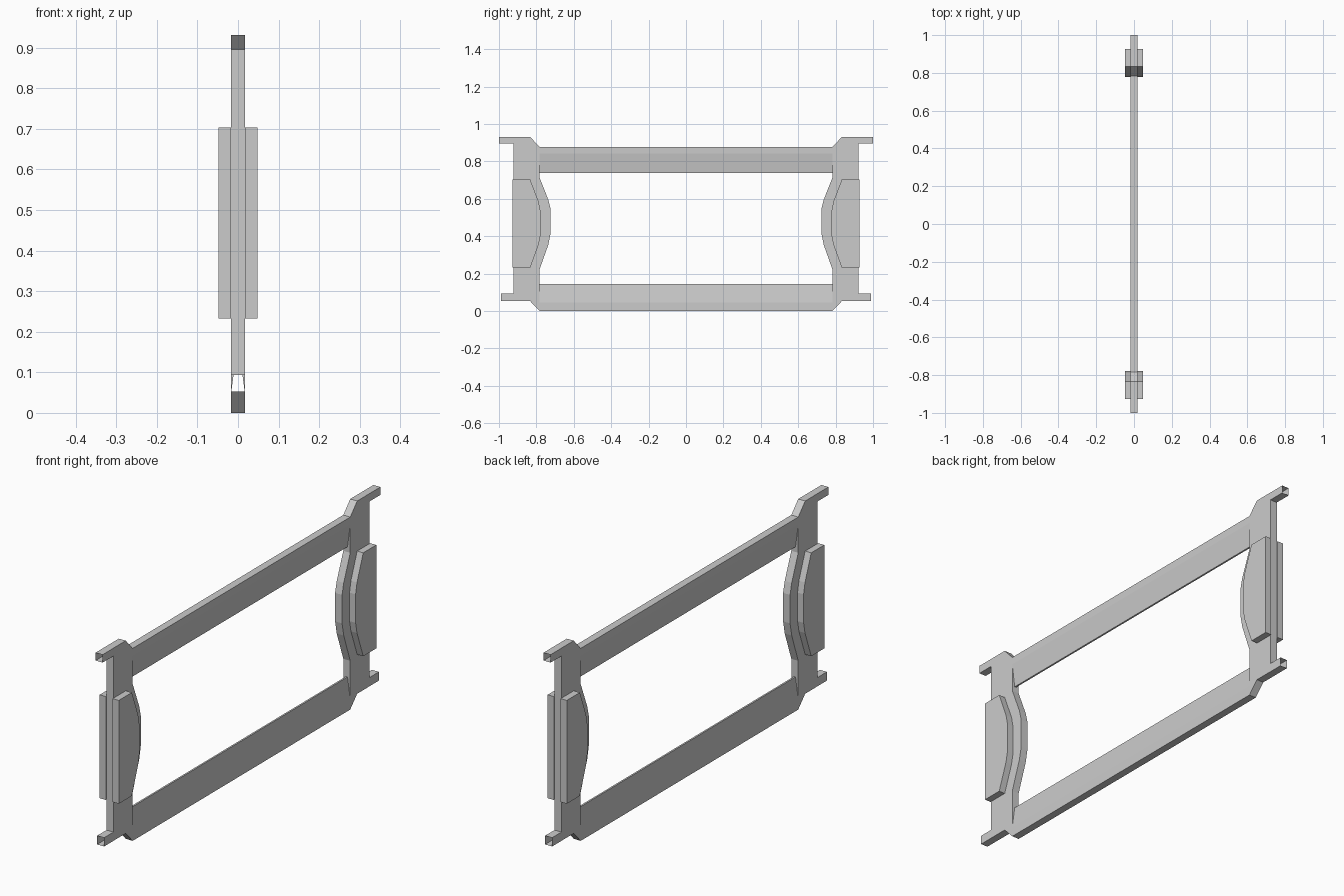
import bpy, bmesh

cube = bpy.data.objects.get("Cube")
if cube:
    bpy.data.objects.remove(cube, do_unlink=True)

grey = bpy.data.materials.new("light_grey")
grey.use_nodes = True
colour = (0.6, 0.6, 0.6, 1)
grey.diffuse_color = colour
grey.node_tree.nodes["Principled BSDF"].inputs["Base Color"].default_value = colour

HALF, EDGE, PAD = 0.0175, 0.004, 0.048   # half thicknesses: frame, beam lip, pads
JOIN = 0.783                             # where beams meet the posts


def build(name, faces):
    """Make an object from faces given as lists of points."""
    bm = bmesh.new()
    for pts in faces:
        bm.faces.new([bm.verts.new(p) for p in pts])
    bmesh.ops.remove_doubles(bm, verts=bm.verts, dist=0.0002)
    bmesh.ops.recalc_face_normals(bm, faces=bm.faces)
    mesh = bpy.data.meshes.new(name)
    bm.to_mesh(mesh)
    bm.free()
    mesh.materials.append(grey)
    obj = bpy.data.objects.new(name, mesh)
    bpy.context.collection.objects.link(obj)
    return obj


def prism(outline, x0, x1, side, skip=()):
    """Two flat sides joined by walls; walls listed in skip stay open."""
    faces = [[(x, side * y, z) for y, z in outline] for x in (x0, x1)]
    n = len(outline)
    for i in range(n):
        if i not in skip:
            j = (i + 1) % n
            faces.append([faces[0][i], faces[0][j], faces[1][j], faces[1][i]])
    return faces


# Beam heights: outer edge, start of taper, thin inner lip
BEAMS = [(0.877, 0.843, 0.738), (0.0, 0.045, 0.145)]

# Post outline, with two hollow tabs and a bulged inner edge
POST = [(1.0, 0.931), (0.833, 0.931),
        (JOIN, 0.877), (JOIN, 0.843), (JOIN, 0.738), (JOIN, 0.714),
        (0.736, 0.595), (0.724, 0.545), (0.724, 0.415), (0.736, 0.355),
        (JOIN, 0.222), (JOIN, 0.145), (JOIN, 0.045), (JOIN, 0.0),
        (0.833, 0.053), (0.989, 0.053), (0.989, 0.093),
        (0.922, 0.093), (0.922, 0.895), (1.0, 0.895)]
OPEN = (2, 3, 11, 12, 15, 19)            # beam joints and tab ends

# Hollow frame: posts, joint slivers and tapered beams as one shell
shell = []
for side in (-1, 1):
    shell += prism(POST, -HALF, HALF, side, OPEN)
    for outer, taper, lip in BEAMS:
        for s in (-1, 1):
            shell.append([(s * HALF, side * JOIN, taper),
                          (s * HALF, side * JOIN, lip),
                          (s * EDGE, side * JOIN, lip)])
for outer, taper, lip in BEAMS:
    section = [(HALF, outer), (HALF, taper), (EDGE, lip),
               (-EDGE, lip), (-HALF, taper), (-HALF, outer)]
    for (xa, za), (xb, zb) in zip(section, section[1:] + section[:1]):
        shell.append([(xa, -JOIN, za), (xb, -JOIN, zb),
                      (xb, JOIN, zb), (xa, JOIN, za)])
build("frame", shell)

# Grip pads on both faces of each post
GRIP = [(0.927, 0.703), (0.833, 0.703), (0.788, 0.585), (0.778, 0.535),
        (0.778, 0.405), (0.788, 0.355), (0.833, 0.232), (0.927, 0.232)]
for side, end in ((-1, "front"), (1, "back")):
    for s, hand in ((-1, "right"), (1, "left")):
        build(f"{end}_{hand}_pad", prism(GRIP, s * HALF, s * PAD, side))
